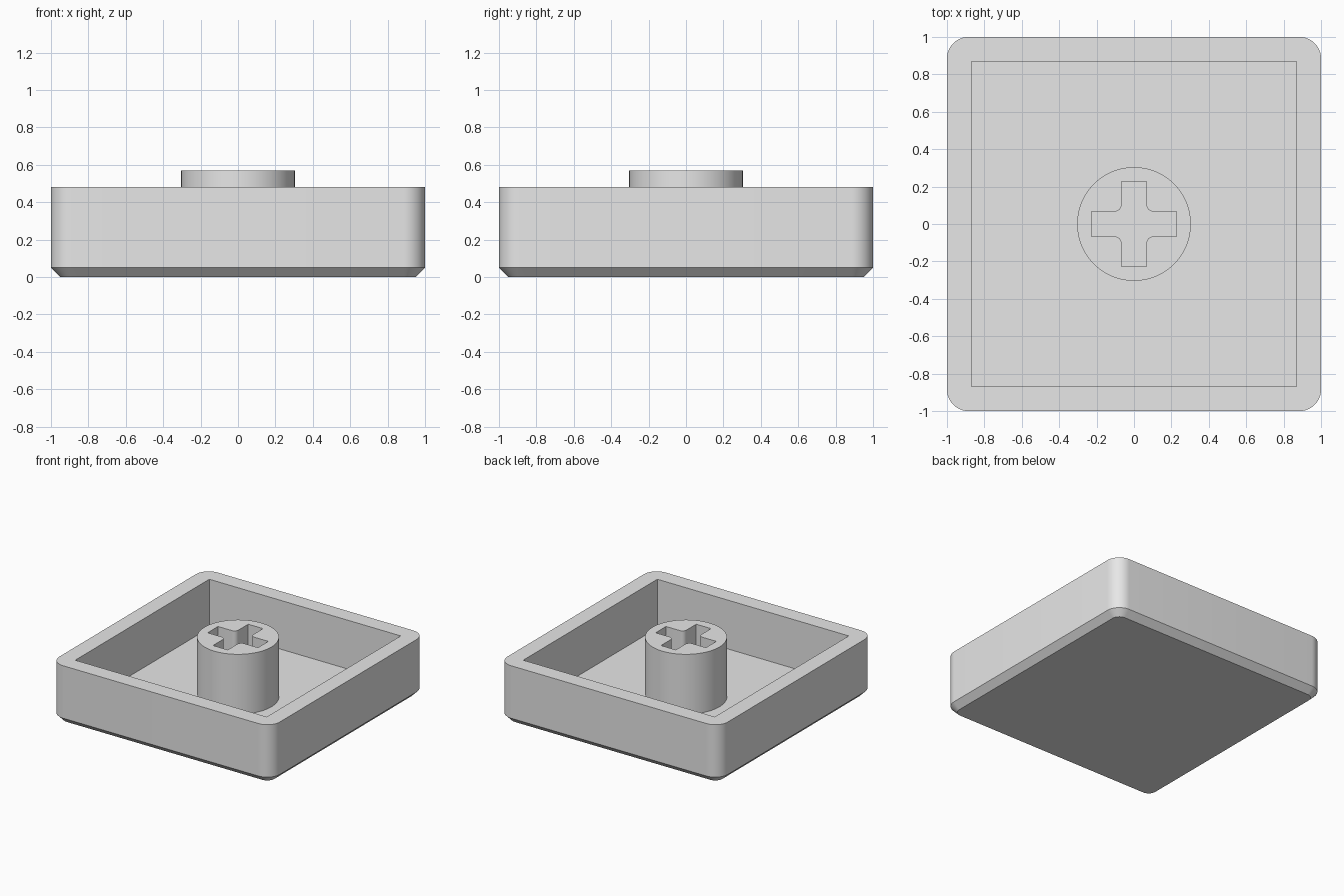
import bpy
import bmesh
from math import cos, sin, pi, radians
from mathutils import Matrix, Vector

cube = bpy.data.objects.get("Cube")
if cube:
    bpy.data.objects.remove(cube, do_unlink=True)

plastic = bpy.data.materials.new("light grey plastic")
plastic.use_nodes = True
GREY = (0.8, 0.8, 0.8, 1)
plastic.diffuse_color = GREY
plastic.node_tree.nodes["Principled BSDF"].inputs["Base Color"].default_value = GREY

FLOOR, RIM, TOP = 0.08, 0.48, 0.57      # key heights
HALF, INNER = 1.0, 0.868                # outer and cavity half widths
CHAMFER, CORNER = 0.05, 0.115


def arc(cx, cy, r, start, end, n):
    angles = [radians(start + (end - start) * i / n) for i in range(n + 1)]
    return [Vector((cx + r * cos(a), cy + r * sin(a))) for a in angles]


def four_way(quarter):
    """Repeat a quarter outline around the centre."""
    return [Matrix.Rotation(k * pi / 2, 2) @ p for k in range(4) for p in quarter]


def rounded_square(half, r):
    return four_way(arc(half - r, half - r, r, 0, 90, 12))


def loft(name, layers):
    """Closed solid through a list of (outline, height) layers."""
    bm = bmesh.new()
    rings = [[bm.verts.new((p.x, p.y, z)) for p in outline] for outline, z in layers]
    for low, high in zip(rings, rings[1:]):
        for i in range(len(low)):
            j = (i + 1) % len(low)
            bm.faces.new((low[i], low[j], high[j], high[i]))
    bm.faces.new(rings[0][::-1])
    bm.faces.new(rings[-1])
    bmesh.ops.recalc_face_normals(bm, faces=bm.faces)
    mesh = bpy.data.meshes.new(name)
    bm.to_mesh(mesh)
    bm.free()
    mesh.materials.append(plastic)
    obj = bpy.data.objects.new(name, mesh)
    bpy.context.collection.objects.link(obj)
    return obj


def select(obj):
    bpy.ops.object.select_all(action='DESELECT')
    obj.select_set(True)
    bpy.context.view_layer.objects.active = obj


def carve(obj, cutter):
    """Cut one solid out of another, then smooth the rounded sides."""
    cutter.hide_render = True
    mod = obj.modifiers.new("carve", 'BOOLEAN')
    mod.operation = 'DIFFERENCE'
    mod.solver = 'EXACT'
    mod.object = cutter
    select(obj)
    bpy.ops.object.modifier_apply(modifier=mod.name)
    bpy.data.objects.remove(cutter, do_unlink=True)
    bpy.ops.object.shade_smooth_by_angle(angle=radians(30))


# Shell: rounded square tray with a chamfered underside
shell = loft("shell", [
    (rounded_square(HALF - CHAMFER, CORNER - CHAMFER), 0),
    (rounded_square(HALF, CORNER), CHAMFER),
    (rounded_square(HALF, CORNER), RIM)])
cavity = four_way([Vector((INNER, INNER))])
carve(shell, loft("cavity_cutter", [(cavity, FLOOR), (cavity, 1)]))

# Stem: round post with a cross-shaped socket, inner corners filleted
post = four_way(arc(0, 0, 0.304, 0, 90, 24)[:-1])
stem = loft("stem", [(post, FLOOR - 0.02), (post, TOP)])
ARM, SLOT, FILLET = 0.228, 0.067, 0.035
c = SLOT + FILLET
cross = four_way([Vector((ARM, -SLOT)), Vector((ARM, SLOT))] + arc(c, c, FILLET, -90, -180, 6))
carve(stem, loft("socket_cutter", [(cross, 0), (cross, 1)]))
